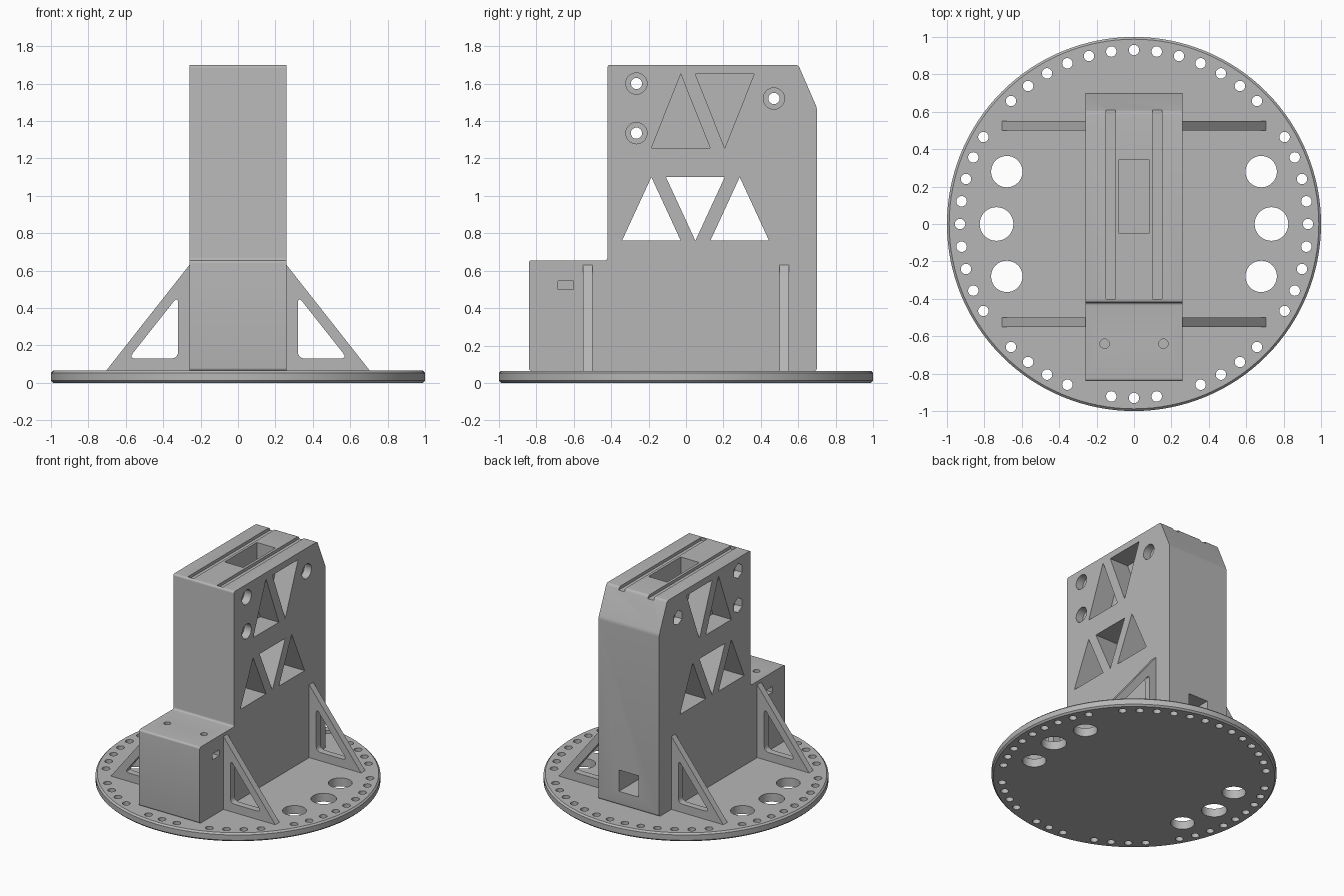
import bpy, bmesh
from math import sin, cos, pi, radians
from mathutils import Vector

cube = bpy.data.objects.get("Cube")
if cube:
    bpy.data.objects.remove(cube, do_unlink=True)

GREY = (0.47, 0.47, 0.47, 1.0)
mat = bpy.data.materials.new("plain_grey")
mat.use_nodes = True
mat.diffuse_color = GREY
bsdf = next(n for n in mat.node_tree.nodes if n.type == 'BSDF_PRINCIPLED')
bsdf.inputs["Base Color"].default_value = GREY


def circle(u, v, r, n=24, start=0.0):
    return [(u + r * cos(start + 2 * pi * i / n), v + r * sin(start + 2 * pi * i / n)) for i in range(n)]


def rect(u0, u1, v0, v1):
    return [(u0, v0), (u1, v0), (u1, v1), (u0, v1)]


def rounded(pts, r, steps=4):
    """Replace each corner of a polygon with a small arc-like curve."""
    out = []
    for i, p in enumerate(pts):
        p = Vector(p)
        a = p + (Vector(pts[i - 1]) - p).normalized() * r
        b = p + (Vector(pts[(i + 1) % len(pts)]) - p).normalized() * r
        for k in range(steps + 1):
            t = k / steps
            q = a * (1 - t) ** 2 + p * 2 * t * (1 - t) + b * t * t
            out.append((q.x, q.y))
    return out


def add_prism(bm, pts, axis, lo, hi):
    """Extrude a 2D outline along an axis from lo to hi."""
    def place(u, v, d):
        return {'x': (d, u, v), 'y': (u, d, v), 'z': (u, v, d)}[axis]
    low = [bm.verts.new(place(u, v, lo)) for u, v in pts]
    high = [bm.verts.new(place(u, v, hi)) for u, v in pts]
    bm.faces.new(low)
    bm.faces.new(high)
    for i in range(len(pts)):
        j = (i + 1) % len(pts)
        bm.faces.new((low[i], low[j], high[j], high[i]))


def solid(name, prisms):
    bm = bmesh.new()
    for p in prisms:
        add_prism(bm, *p)
    bmesh.ops.recalc_face_normals(bm, faces=bm.faces)
    mesh = bpy.data.meshes.new(name)
    bm.to_mesh(mesh)
    bm.free()
    mesh.materials.append(mat)
    ob = bpy.data.objects.new(name, mesh)
    bpy.context.scene.collection.objects.link(ob)
    return ob


def activate(ob):
    bpy.ops.object.select_all(action='DESELECT')
    ob.select_set(True)
    bpy.context.view_layer.objects.active = ob


def cut(ob, prisms):
    cutter = solid("cutter", prisms)
    cutter.hide_render = True
    mod = ob.modifiers.new("cut", 'BOOLEAN')
    mod.operation, mod.solver, mod.object = 'DIFFERENCE', 'EXACT', cutter
    activate(ob)
    bpy.ops.object.modifier_apply(modifier=mod.name)
    bpy.data.objects.remove(cutter, do_unlink=True)


def smooth(ob):
    activate(ob)
    bpy.ops.object.shade_smooth_by_angle(angle=radians(30))


BASE = 0.065   # top of the base plate
W = 0.26       # half width of the tower

# Base plate with chamfered rim
base = solid("base_plate", [(circle(0, 0, 1.0, 128), 'z', 0, BASE)])
bev = base.modifiers.new("rim", 'BEVEL')
bev.width, bev.segments, bev.limit_method, bev.angle_limit = 0.012, 1, 'ANGLE', radians(60)
activate(base)
bpy.ops.object.modifier_apply(modifier=bev.name)

# Ring of small holes, with a few left out, and three large holes per side
holes = []
for i in range(48):
    if i in (7, 17, 22, 26, 31, 41):
        continue
    a = 2 * pi * i / 48
    holes.append((circle(0.93 * sin(a), 0.93 * cos(a), 0.028, 20), 'z', -0.1, 0.2))
for s in (-1, 1):
    for x, y, r in ((0.735, 0, 0.09), (0.68, 0.28, 0.084), (0.68, -0.28, 0.084)):
        holes.append((circle(s * x, y, r, 40), 'z', -0.1, 0.2))
cut(base, holes)
smooth(base)

# Tower body: stepped side profile with a sloped rear corner
profile = [(-0.84, BASE), (-0.84, 0.655), (-0.42, 0.655), (-0.42, 1.7),
           (0.6, 1.7), (0.7, 1.47), (0.7, BASE)]
body = solid("tower_body", [(rounded(profile, 0.016), 'x', -W, W)])


def triangle(y, z0, z1, point_up):
    base_z, tip_z = (z0, z1) if point_up else (z1, z0)
    return [(y - 0.157, base_z), (y + 0.157, base_z), (y, tip_z)]


# Lower triangular windows go through, upper ones are pockets on both sides
cuts = [(triangle(y, 0.76, 1.1, up), 'x', -1, 1)
        for y, up in ((-0.185, True), (0.05, False), (0.287, True))]
for lo, hi in ((-1, -0.1), (0.1, 1)):
    cuts += [(triangle(y, 1.255, 1.65, up), 'x', lo, hi)
             for y, up in ((-0.028, True), (0.207, False))]
# Top pocket, top grooves and rear socket
cuts.append((rect(-0.08, 0.08, -0.05, 0.345), 'z', 1.3, 2))
for s in (-1, 1):
    cuts.append((rect(s * 0.125 - 0.025, s * 0.125 + 0.025, -0.4, 0.8), 'z', 1.677, 2))
cuts.append((rect(-0.085, 0.085, 0.17, 0.335), 'y', 0.4, 1))
# Nut slots in the sides of the front block
for lo, hi in ((-1, -0.11), (0.11, 1)):
    cuts.append((rect(-0.685, -0.6, 0.5, 0.545), 'x', lo, hi))
# Bolt head recesses on one side, hexagonal nut recesses on the other
bolts = ((-0.265, 1.6), (-0.265, 1.335), (0.47, 1.52))
for y, z in bolts:
    cuts.append((circle(y, z, 0.057, 28), 'x', W - 0.06, 1))
    cuts.append((circle(y, z, 0.057, 6, pi / 6), 'x', -1, 0.06 - W))
cut(body, cuts)
# Bolt shafts and screw holes
shafts = [(circle(y, z, 0.03, 20), 'x', -1, 1) for y, z in bolts]
shafts += [(circle(s * 0.157, -0.64, 0.025, 20), 'z', 0.42, 1) for s in (-1, 1)]
cut(body, shafts)
smooth(body)

# Triangular ribs with rounded openings
for side, s in (("left", 1), ("right", -1)):
    for end, y in (("front", -0.525), ("rear", 0.525)):
        outline = [(s * W, BASE), (s * 0.705, BASE), (s * W, 0.63)]
        rib = solid(f"{end}_{side}_rib", [(outline, 'y', y - 0.025, y + 0.025)])
        opening = [(s * 0.32, 0.13), (s * 0.585, 0.13), (s * 0.32, 0.465)]
        cut(rib, [(rounded(opening, 0.04), 'y', y - 0.1, y + 0.1)])
        smooth(rib)
